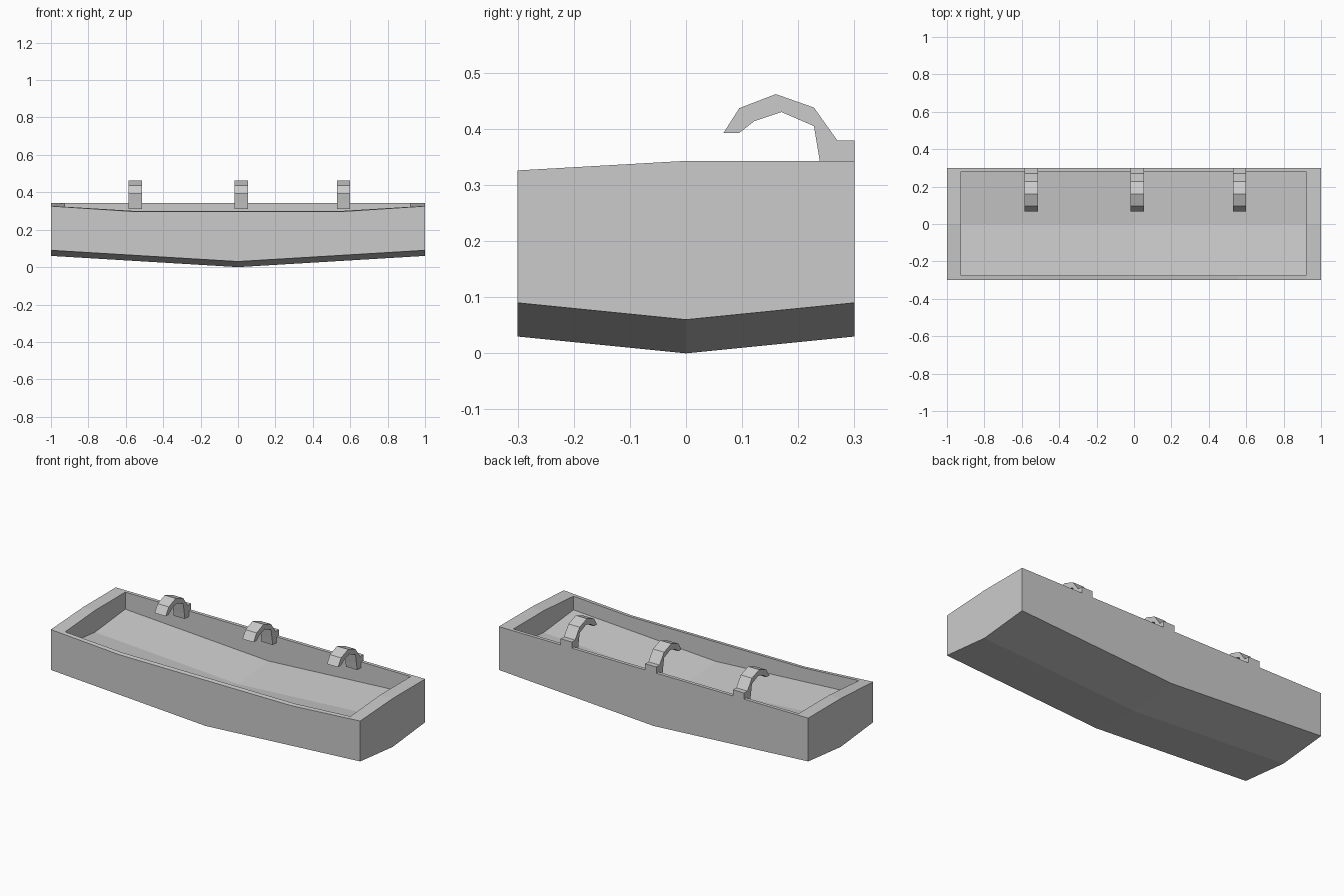
import bpy, bmesh

if "Cube" in bpy.data.objects:
    bpy.data.objects.remove(bpy.data.objects["Cube"])

XS = [-1, -0.925, -0.56, 0, 0.56, 0.92, 1]
YS = [-0.3, -0.275, 0, 0.28, 0.3]


def keel(x, y):
    return 0.06 * abs(x) + 0.1 * abs(y)


def floor(x, y):
    return keel(x, y) + 0.16


def rim(x, y):
    front = 0.297 + 0.029 * max(0, abs(x) - 0.56) / 0.44
    return 0.343 - (0.343 - front) * max(0, -y / 0.3)


def finish(bm, name):
    bmesh.ops.remove_doubles(bm, verts=bm.verts, dist=1e-5)
    bmesh.ops.recalc_face_normals(bm, faces=bm.faces)
    me = bpy.data.meshes.new(name)
    bm.to_mesh(me)
    bm.free()
    ob = bpy.data.objects.new(name, me)
    bpy.context.collection.objects.link(ob)
    return ob


def quad(bm, pts):
    bm.faces.new([bm.verts.new(p) for p in pts])


def loop(xs, ys):
    # closed path around the rectangle spanned by the grid lines
    return ([(x, ys[0]) for x in xs] + [(xs[-1], y) for y in ys[1:]]
            + [(x, ys[-1]) for x in xs[-2::-1]]
            + [(xs[0], y) for y in ys[-2:0:-1]])


# tray: keeled underside, sunken floor, raised rim
bm = bmesh.new()
nx, ny = len(XS) - 1, len(YS) - 1
for i in range(nx):
    for j in range(ny):
        c = [(XS[i], YS[j]), (XS[i + 1], YS[j]),
             (XS[i + 1], YS[j + 1]), (XS[i], YS[j + 1])]
        inside = 0 < i < nx - 1 and 0 < j < ny - 1
        top = floor if inside else rim
        quad(bm, [(x, y, keel(x, y)) for x, y in c])
        quad(bm, [(x, y, top(x, y)) for x, y in c])

# outer and inner walls
for path, low in ((loop(XS, YS), keel), (loop(XS[1:-1], YS[1:-1]), floor)):
    for a, b in zip(path, path[1:] + path[:1]):
        quad(bm, [(*a, low(*a)), (*b, low(*b)), (*b, rim(*b)), (*a, rim(*a))])
finish(bm, "tray")

# hooks: side profile (y, z) extruded along x
PROFILE = [(0.3, 0.31), (0.3, 0.379), (0.27, 0.379), (0.228, 0.438),
           (0.16, 0.462), (0.095, 0.437), (0.067, 0.393), (0.095, 0.393),
           (0.122, 0.414), (0.17, 0.43), (0.228, 0.405), (0.238, 0.345),
           (0.243, 0.31)]
for cx, side in ((-0.55, "left"), (0.018, "middle"), (0.564, "right")):
    bm = bmesh.new()
    face = bm.faces.new([bm.verts.new((cx - 0.036, y, z)) for y, z in PROFILE])
    ext = bmesh.ops.extrude_face_region(bm, geom=[face])
    verts = [v for v in ext["geom"] if isinstance(v, bmesh.types.BMVert)]
    bmesh.ops.translate(bm, verts=verts, vec=(0.072, 0, 0))
    if len(bm.faces) == len(PROFILE) + 1:
        bm.faces.new([v for v in bm.verts if v not in verts])
    finish(bm, "hook_" + side)
